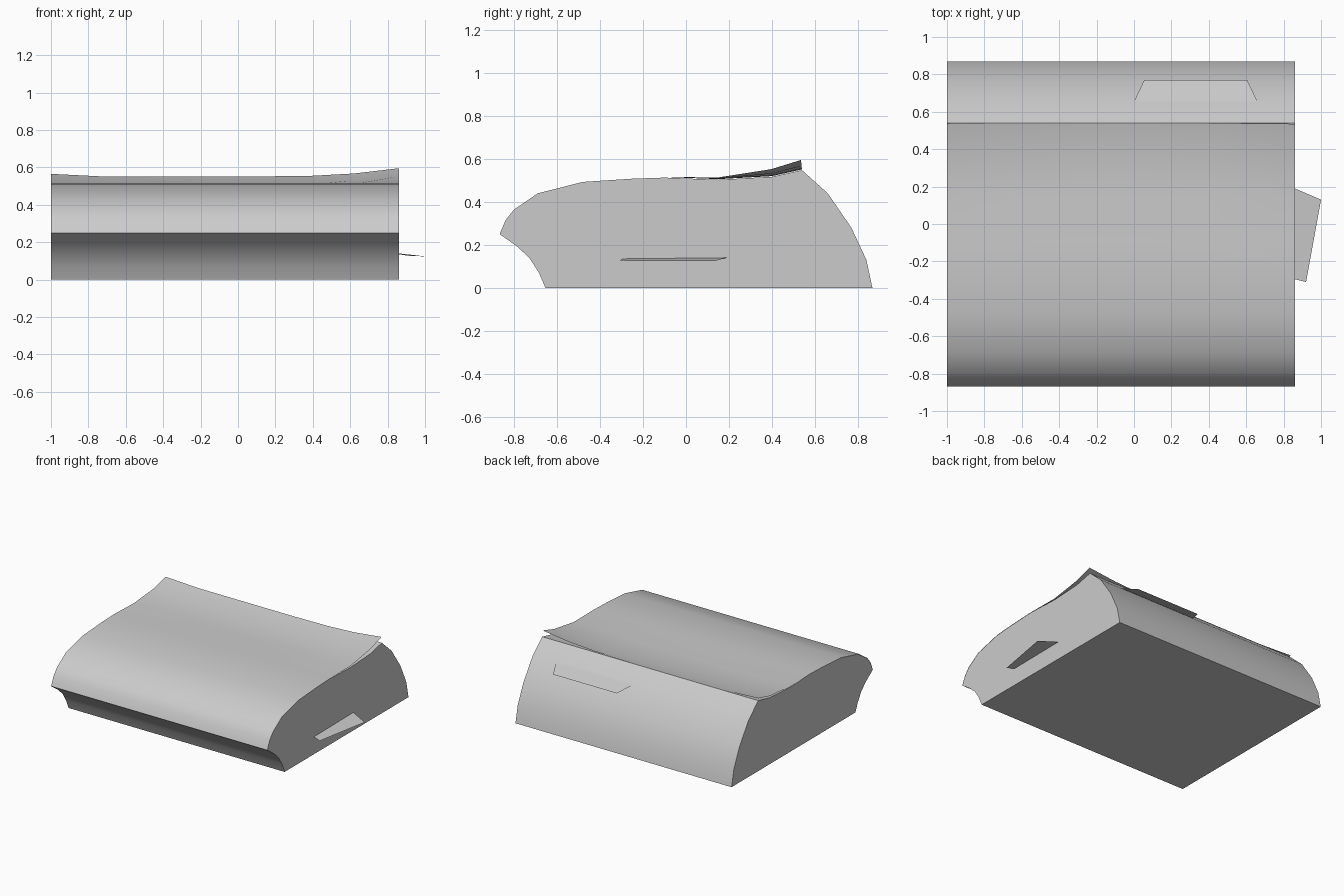
import bpy, bmesh, math

if "Cube" in bpy.data.objects:
    bpy.data.objects.remove(bpy.data.objects["Cube"])

X0, X1 = -1.0, 0.86


def finish(name, bm, smooth=True):
    mesh = bpy.data.meshes.new(name)
    bm.to_mesh(mesh)
    bm.free()
    ob = bpy.data.objects.new(name, mesh)
    bpy.context.collection.objects.link(ob)
    if smooth:
        bpy.ops.object.select_all(action='DESELECT')
        ob.select_set(True)
        bpy.context.view_layer.objects.active = ob
        bpy.ops.object.shade_smooth_by_angle(angle=math.radians(35))
    return ob


def flat_sheet(name, pts):
    bm = bmesh.new()
    bm.faces.new([bm.verts.new(p) for p in pts])
    return finish(name, bm, False)


# page block profile (y, z): front edge, curved top, slanted fore edge
front = [(-0.655, 0), (-0.685, 0.07), (-0.73, 0.14), (-0.79, 0.195), (-0.868, 0.25)]
top = [(-0.868, 0.25), (-0.84, 0.315), (-0.80, 0.365), (-0.69, 0.44), (-0.48, 0.493),
       (-0.25, 0.508), (-0.10, 0.513), (0.15, 0.503), (0.40, 0.517), (0.54, 0.548)]
back = [(0.66, 0.44), (0.77, 0.28), (0.84, 0.13), (0.868, 0)]

bm = bmesh.new()
face = bm.faces.new([bm.verts.new((X0, y, z)) for y, z in front + top[1:] + back])
ext = bmesh.ops.extrude_face_region(bm, geom=[face], use_keep_orig=True)
bmesh.ops.translate(bm, vec=(X1 - X0, 0, 0),
                    verts=[v for v in ext['geom'] if isinstance(v, bmesh.types.BMVert)])
bmesh.ops.recalc_face_normals(bm, faces=bm.faces)
finish("page_block", bm)

# loose top page, curling up at both back corners
columns = [(-1.0, 0.014), (-0.72, 0.0), (-0.3, 0.0), (0.1, 0.0),
           (0.4, 0.004), (0.62, 0.016), (0.86, 0.044)]
bm = bmesh.new()
rows = []
for x, lift in columns:
    row = []
    for y, z in top:
        t = max(0, min(1, (y - 0.1) / 0.44))
        row.append(bm.verts.new((x, y - 0.1 * lift * t, z + 0.003 + lift * t ** 0.8)))
    rows.append(row)
for a, b in zip(rows, rows[1:]):
    for j in range(len(top) - 1):
        bm.faces.new((a[j], b[j], b[j + 1], a[j + 1]))
finish("top_page", bm)

# paper marker sticking out of the right side
flat_sheet("side_marker", [(0.86, 0.19, 0.14), (0.86, -0.295, 0.135),
                           (0.92, -0.31, 0.126), (1.0, 0.13, 0.124)])

# paper marker sticking out of the back
flat_sheet("back_marker", [(0.0, 0.655, 0.446), (0.66, 0.655, 0.446),
                           (0.605, 0.77, 0.41), (0.055, 0.77, 0.41)])
